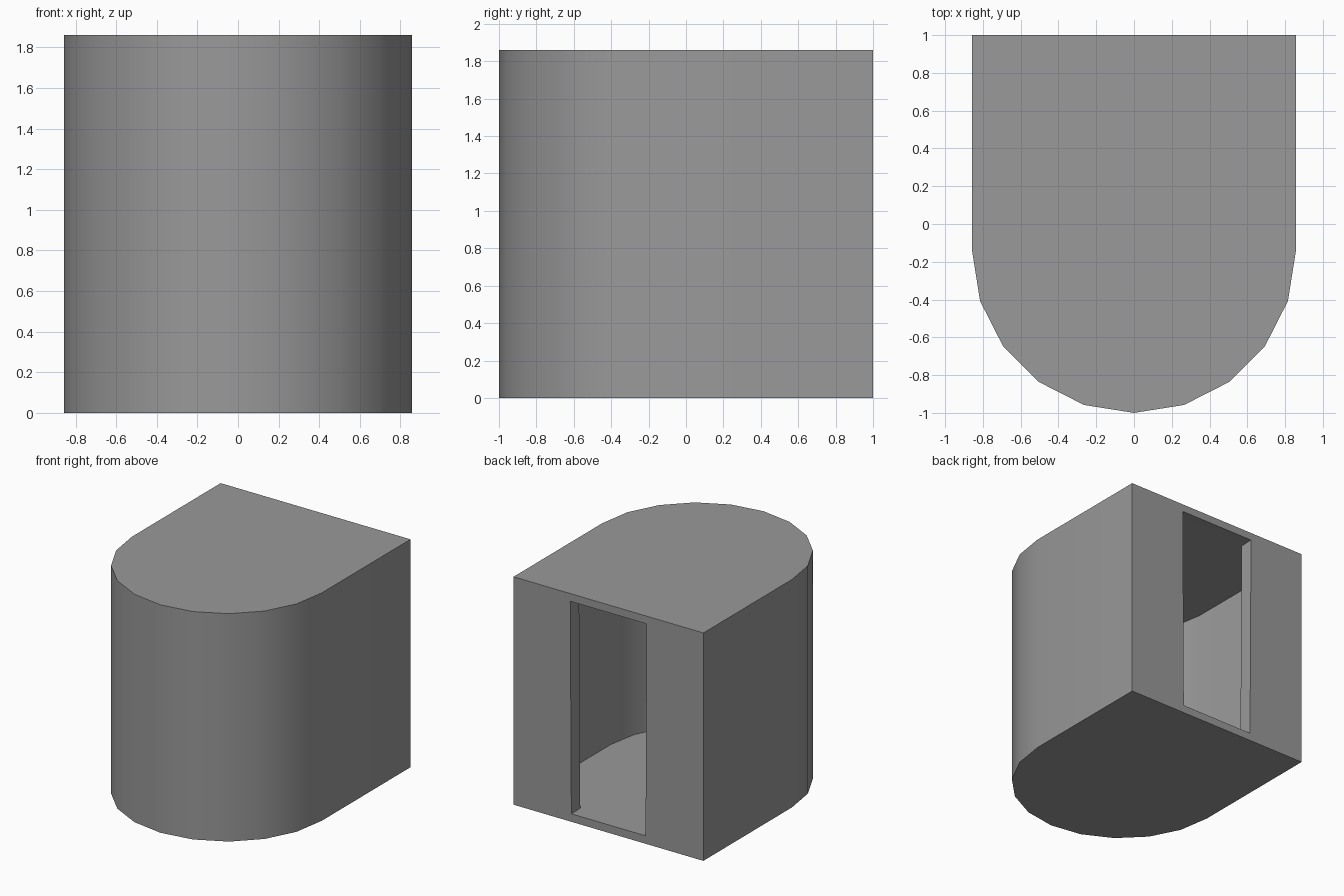
import bpy, bmesh, math

if "Cube" in bpy.data.objects:
    bpy.data.objects.remove(bpy.data.objects["Cube"])

R, CY, H = 0.857, -0.143, 1.86    # arc radius, arc centre, height
SEG = 10                          # sides of the rounded front

bm = bmesh.new()

# U-shaped plan: back left corner, half-round front, back right corner
plan = [(-R, 1.0)]
for i in range(SEG + 1):
    a = math.pi + math.pi * i / SEG
    plan.append((R * math.cos(a), CY + R * math.sin(a)))
plan.append((R, 1.0))

low = [bm.verts.new((x, y, 0)) for x, y in plan]
top = [bm.verts.new((x, y, H)) for x, y in plan]

# Floor, roof and the continuous side wall
bm.faces.new(low[::-1])
bm.faces.new(top)
for i in range(len(plan) - 1):
    bm.faces.new((low[i], low[i + 1], top[i + 1], top[i]))

# Back wall: four panels framing the doorway
outer = [low[-1], low[0], top[0], top[-1]]
door = [bm.verts.new(p) for p in ((0.335, 1, 0.065), (-0.335, 1, 0.065),
                                  (-0.345, 1, H - 0.063), (0.345, 1, H - 0.063))]
for i in range(4):
    j = (i + 1) % 4
    bm.faces.new((outer[i], outer[j], door[j], door[i]))
bmesh.ops.recalc_face_normals(bm, faces=bm.faces[:])

mesh = bpy.data.meshes.new("hollow_shell")
bm.to_mesh(mesh)
bm.free()
shell = bpy.data.objects.new("hollow_shell", mesh)
bpy.context.collection.objects.link(shell)

# Dark grey surface
grey = bpy.data.materials.new("dark_grey")
grey.diffuse_color = (0.32, 0.32, 0.32, 1)
grey.use_nodes = True
grey.node_tree.nodes["Principled BSDF"].inputs["Base Color"].default_value = grey.diffuse_color
mesh.materials.append(grey)

# Wall thickness, growing inwards
solid = shell.modifiers.new("wall_thickness", 'SOLIDIFY')
solid.thickness = 0.115
solid.offset = -1
solid.use_even_offset = False

# Smooth curved front, crisp corners
bpy.context.view_layer.objects.active = shell
shell.select_set(True)
bpy.ops.object.modifier_apply(modifier=solid.name)
bpy.ops.object.shade_smooth_by_angle(angle=math.radians(30))
